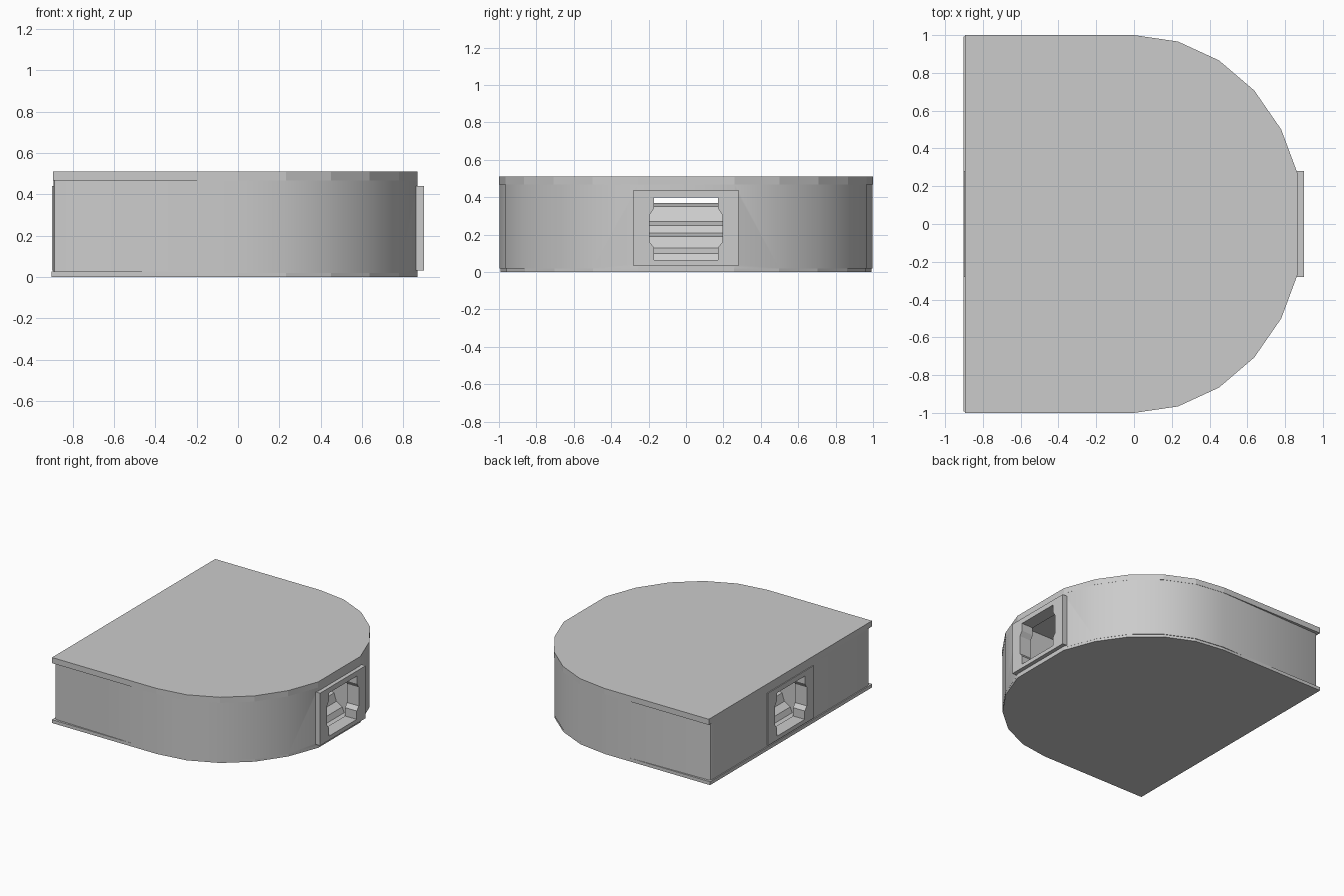
import bpy, bmesh, math

if "Cube" in bpy.data.objects:
    bpy.data.objects.remove(bpy.data.objects["Cube"])


def prism(name, pts, axis, lo, hi):
    """Extrude a 2D outline: axis 'Z' uses (x,y), 'X' uses (y,z), 'Y' uses (x,z)."""
    place = {'Z': lambda a, b, t: (a, b, t),
             'X': lambda a, b, t: (t, a, b),
             'Y': lambda a, b, t: (a, t, b)}[axis]
    bm = bmesh.new()
    low = [bm.verts.new(place(a, b, lo)) for a, b in pts]
    high = [bm.verts.new(place(a, b, hi)) for a, b in pts]
    bm.faces.new(low)
    bm.faces.new(high)
    n = len(pts)
    for i in range(n):
        j = (i + 1) % n
        bm.faces.new((low[i], low[j], high[j], high[i]))
    bmesh.ops.recalc_face_normals(bm, faces=bm.faces)
    mesh = bpy.data.meshes.new(name)
    bm.to_mesh(mesh)
    bm.free()
    ob = bpy.data.objects.new(name, mesh)
    bpy.context.collection.objects.link(ob)
    return ob


def activate(ob):
    bpy.ops.object.select_all(action='DESELECT')
    ob.select_set(True)
    bpy.context.view_layer.objects.active = ob


def smooth(ob, angle=30):
    activate(ob)
    bpy.ops.object.shade_smooth_by_angle(angle=math.radians(angle))


def cut(ob, cutter):
    mod = ob.modifiers.new("cut", 'BOOLEAN')
    mod.operation = 'DIFFERENCE'
    mod.solver = 'EXACT'
    mod.object = cutter
    activate(ob)
    bpy.ops.object.modifier_apply(modifier=mod.name)


def d_outline(back, ry, corner):
    """Flat back, half-ellipse nose of 15 degree steps with a flat tip."""
    half = [(back + dx, y) for dx, y in corner]
    half += [(0.9 * math.sin(math.radians(a)), ry * math.cos(math.radians(a)))
             for a in range(0, 76, 15)]
    return half + [(x, -y) for x, y in reversed(half)]


# Roof and base slabs
prism("roof", d_outline(-0.896, 1.0, [(0, 1.0)]), 'Z', 0.468, 0.512)
prism("base", d_outline(-0.902, 0.993, [(0, 0.993)]), 'Z', 0.0, 0.026)

# Wall: its sides draw in slightly towards rounded back corners
wall = prism("wall", d_outline(-0.893, 0.998, [(0, 0.955), (0.006, 0.968), (0.02, 0.975)]),
             'Z', 0.02, 0.475)

# Door frames, at the nose and the flat back
plate = [(-0.28, 0.033), (0.28, 0.033), (0.28, 0.44), (-0.28, 0.44)]
frames = [prism("nose_door_frame", plate, 'X', 0.80, 0.90),
          prism("back_door_frame", plate, 'X', -0.90, -0.80)]

# Passage with waisted jambs cut right through
side = [(0.17, 0.065), (0.17, 0.13), (0.195, 0.16), (0.195, 0.305),
        (0.172, 0.34), (0.172, 0.40)]
passage = prism("passage_cutter", side + [(-y, z) for y, z in reversed(side)], 'X', -1.2, 1.2)
passage.hide_render = True
wide = prism("vestibule_cutter", [(-0.22, 0.06), (0.22, 0.06), (0.22, 0.41), (-0.22, 0.41)],
             'X', -0.80, 0.80)
wide.hide_render = True
cut(wall, passage)
cut(wall, wide)
for f in frames:
    cut(f, passage)
    # match the wall opening to the frame so faces do not coincide
plug = prism("frame_recess_cutter", [(-0.27, 0.04), (0.27, 0.04), (0.27, 0.43), (-0.27, 0.43)],
             'X', 0.81, 1.2)
plug.hide_render = True
cut(wall, plug)
plug.location.x = -2.01
bpy.context.view_layer.update()
cut(wall, plug)
for c in (passage, wide, plug):
    bpy.data.objects.remove(c, do_unlink=True)
smooth(wall)

# Stepped hump filling most of the passage
step = [(0.76, 0.055), (0.74, 0.10), (0.69, 0.13), (0.67, 0.19), (0.62, 0.21),
        (0.60, 0.25), (0.55, 0.27), (0.50, 0.35), (0.44, 0.37)]
hump = prism("inner_steps", step + [(-x, z) for x, z in reversed(step)], 'Y', -0.22, 0.22)
smooth(hump)
